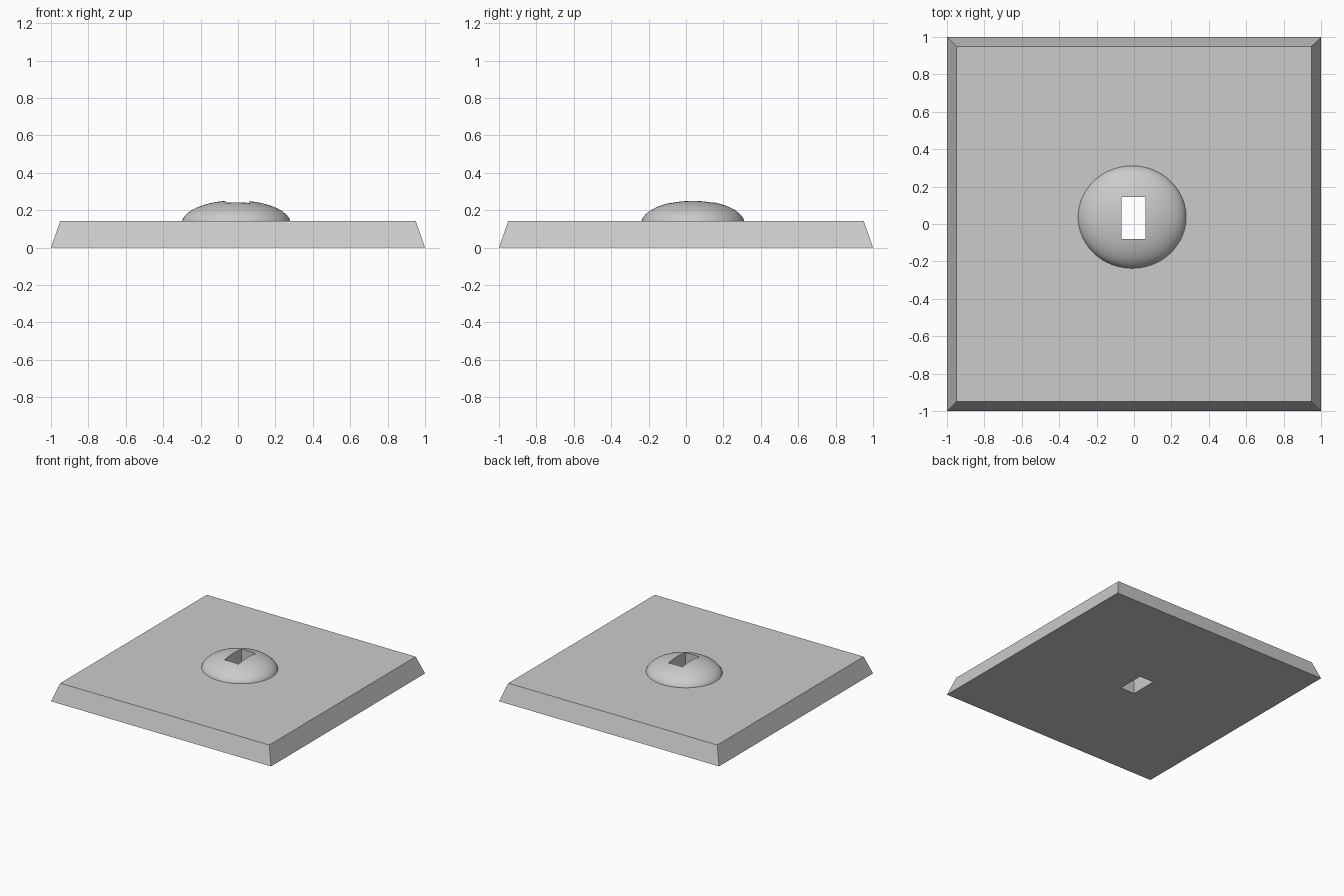
import bpy
import bmesh
import math
from mathutils import Matrix, Vector

default = bpy.data.objects.get("Cube")
if default:
    bpy.data.objects.remove(default, do_unlink=True)

grey = bpy.data.materials.new("plain grey")
grey.use_nodes = True
colour = (0.6, 0.6, 0.6, 1)
grey.diffuse_color = colour
grey.node_tree.nodes["Principled BSDF"].inputs["Base Color"].default_value = colour


def add_object(name, bm):
    mesh = bpy.data.meshes.new(name)
    bm.to_mesh(mesh)
    bm.free()
    mesh.materials.append(grey)
    obj = bpy.data.objects.new(name, mesh)
    bpy.context.collection.objects.link(obj)
    return obj


def box(name, low, high, inset=0):
    """Box between two corners, with the top drawn in by inset."""
    low, high = Vector(low), Vector(high)
    bm = bmesh.new()
    bmesh.ops.create_cube(bm, size=1)
    for v in bm.verts:
        top = v.co.z > 0
        v.co = (low + high) / 2 + v.co * (high - low)
        if top:
            v.co.x -= math.copysign(inset, v.co.x)
            v.co.y -= math.copysign(inset, v.co.y)
    return add_object(name, bm)


def combine(target, tool, operation):
    mod = target.modifiers.new(operation.lower(), "BOOLEAN")
    mod.operation = operation
    mod.solver = "EXACT"
    mod.object = tool
    bpy.ops.object.modifier_apply(modifier=mod.name)
    bpy.data.objects.remove(tool, do_unlink=True)


# Sloped square plate
plate = box("plate_with_dome", (-1, -1, 0), (1, 1, 0.143), inset=0.05)

# Flattened dome, its lower half buried in the plate
bm = bmesh.new()
bmesh.ops.create_uvsphere(bm, u_segments=96, v_segments=48, radius=1)
place = Matrix.Translation((-0.01, 0.037, 0.128)) @ Matrix.Diagonal((0.291, 0.276, 0.124, 1))
bmesh.ops.transform(bm, matrix=place, verts=bm.verts)
dome = add_object("dome", bm)

# Rectangular slot right through plate and dome
slot = box("slot_cutter", (-0.067, -0.08, -0.2), (0.061, 0.144, 0.5))
slot.hide_render = True

for obj in bpy.context.selected_objects:
    obj.select_set(False)
plate.select_set(True)
bpy.context.view_layer.objects.active = plate
combine(plate, dome, "UNION")
combine(plate, slot, "DIFFERENCE")
bpy.ops.object.shade_smooth_by_angle(angle=math.radians(25))
